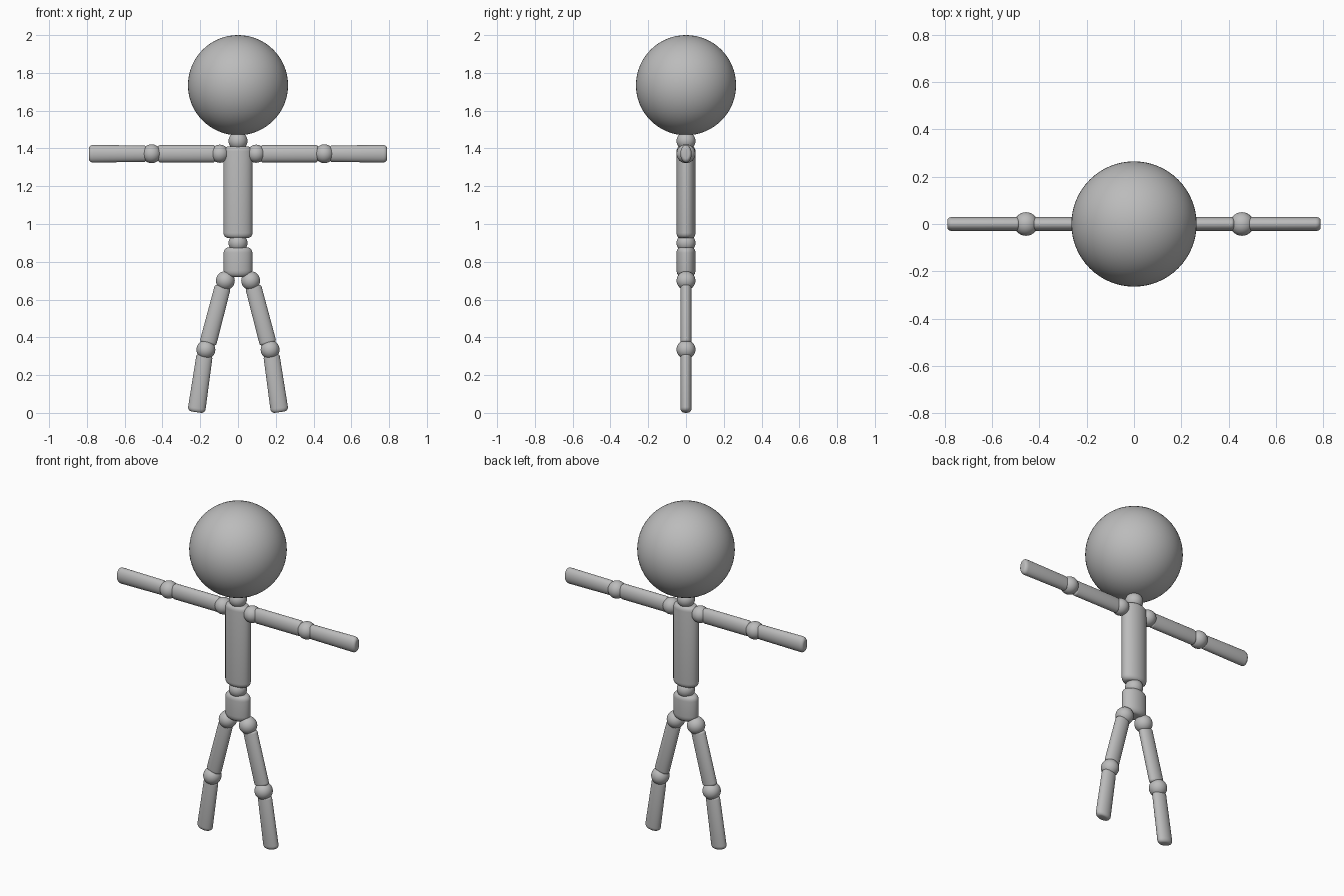
import bpy, bmesh, math
from mathutils import Vector

if "Cube" in bpy.data.objects:
    bpy.data.objects.remove(bpy.data.objects["Cube"])

grey = bpy.data.materials.new("plain grey")
grey.diffuse_color = (0.5, 0.5, 0.5, 1)
grey.use_nodes = True
grey.node_tree.nodes["Principled BSDF"].inputs["Base Color"].default_value = grey.diffuse_color


def finish(name, bm):
    bmesh.ops.recalc_face_normals(bm, faces=bm.faces)
    for f in bm.faces:
        f.smooth = True
    me = bpy.data.meshes.new(name)
    bm.to_mesh(me)
    bm.free()
    me.materials.append(grey)
    ob = bpy.data.objects.new(name, me)
    bpy.context.scene.collection.objects.link(ob)


def ball(name, pos, r, seg=32):
    bm = bmesh.new()
    bmesh.ops.create_uvsphere(bm, u_segments=seg, v_segments=seg // 2, radius=r)
    bmesh.ops.translate(bm, verts=bm.verts, vec=pos)
    finish(name, bm)


def limb(name, a, b, w0, w1, depth, r0, r1, seg=32, steps=5):
    """Oval bar from a to b (x, z pairs) with rounded ends."""
    a, b = Vector((a[0], 0, a[1])), Vector((b[0], 0, b[1]))
    axis = (b - a).normalized()
    side = Vector((axis.z, 0, -axis.x))
    length = (b - a).length
    stations = []  # distance along the bar, inward offset
    for i in range(steps + 1):
        t = i / steps * math.pi / 2
        stations.append((r0 * (1 - math.sin(t)), r0 * (1 - math.cos(t))))
    stations.reverse()
    stations = [(r0 * (1 - math.cos(i / steps * math.pi / 2)),
                 r0 * (1 - math.sin(i / steps * math.pi / 2))) for i in range(steps + 1)]
    stations += [(length - r1 * (1 - math.cos(i / steps * math.pi / 2)),
                  r1 * (1 - math.sin(i / steps * math.pi / 2))) for i in range(steps, -1, -1)]
    bm = bmesh.new()
    rings = []
    for d, inset in stations:
        w = w0 + (w1 - w0) * d / length
        s = 1 - inset / w
        ring = []
        for k in range(seg):
            u = 2 * math.pi * k / seg
            p = a + axis * d + side * (w * s * math.cos(u))
            p.y += depth * s * math.sin(u)
            ring.append(bm.verts.new(p))
        rings.append(ring)
    for lo, hi in zip(rings, rings[1:]):
        for k in range(seg):
            n = (k + 1) % seg
            bm.faces.new((lo[k], lo[n], hi[n], hi[k]))
    bm.faces.new(rings[0])
    bm.faces.new(rings[-1])
    finish(name, bm)


# head, neck, trunk
ball("head", (0, 0, 1.735), 0.265, 64)
ball("neck_joint", (0, 0, 1.44), 0.05)
limb("torso", (0, 0.925), (0, 1.41), 0.077, 0.077, 0.05, 0.028, 0.025)
ball("waist_joint", (0, 0, 0.9), 0.05)
limb("pelvis", (0, 0.72), (0, 0.876), 0.076, 0.076, 0.05, 0.035, 0.028)

# arms and legs on both sides
for s, tag in ((-1, "left"), (1, "right")):
    ball(f"shoulder_joint_{tag}", (s * 0.096, 0, 1.372), 0.048)
    limb(f"upper_arm_{tag}", (s * 0.12, 1.372), (s * 0.425, 1.372), 0.046, 0.046, 0.03, 0.012, 0.015)
    ball(f"elbow_joint_{tag}", (s * 0.457, 0, 1.372), 0.05)
    limb(f"forearm_{tag}", (s * 0.485, 1.372), (s * 0.79, 1.372), 0.043, 0.047, 0.03, 0.012, 0.022)
    ball(f"hip_joint_{tag}", (s * 0.067, 0, 0.7), 0.05)
    limb(f"thigh_{tag}", (s * 0.08, 0.67), (s * 0.16, 0.365), 0.043, 0.045, 0.03, 0.012, 0.015)
    ball(f"knee_joint_{tag}", (s * 0.17, 0, 0.335), 0.05)
    limb(f"shin_{tag}", (s * 0.177, 0.305), (s * 0.221, 0.004), 0.043, 0.047, 0.03, 0.012, 0.022)
